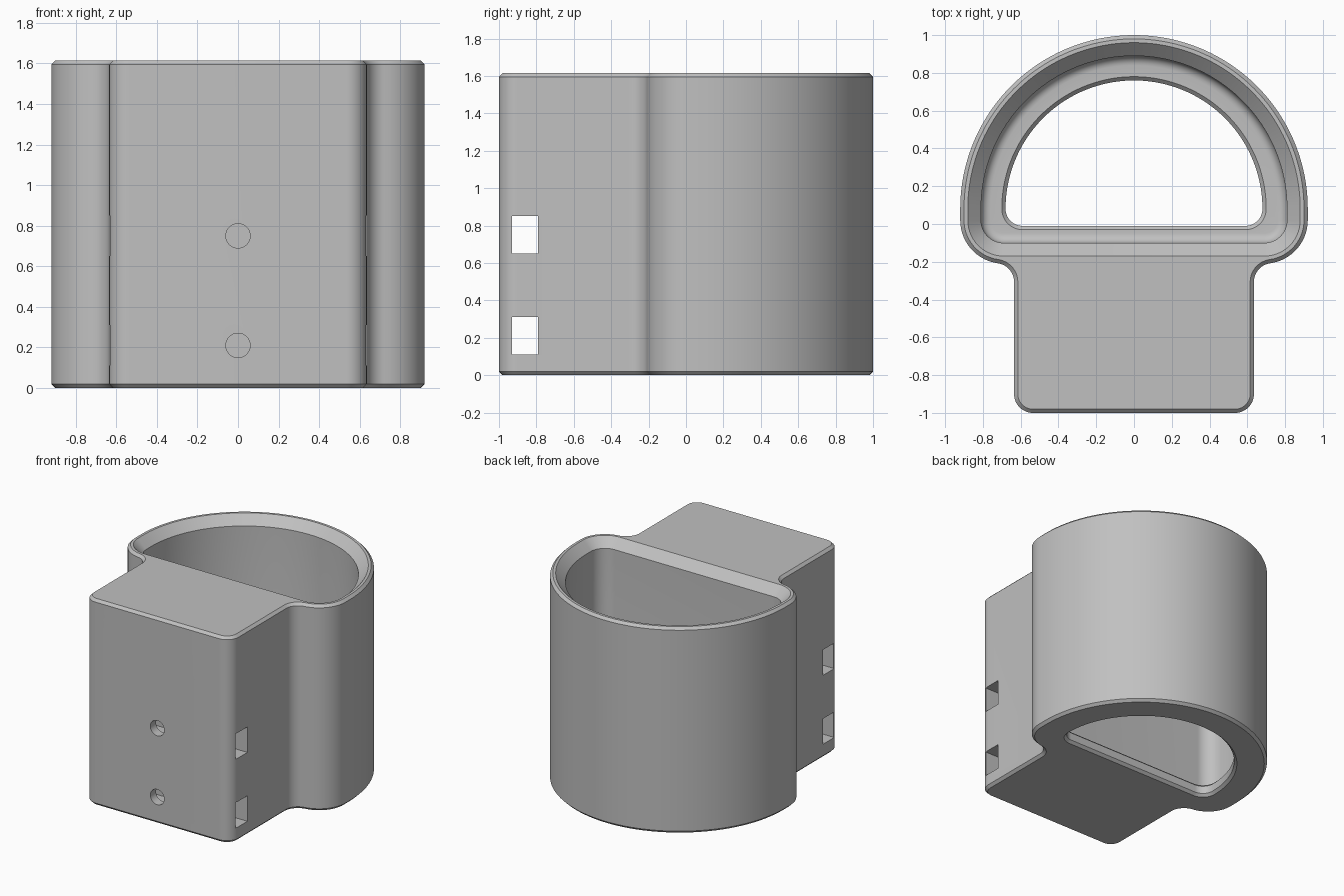
import bpy
import bmesh
from math import radians, sin, cos

HEIGHT = 1.615
CHAMFER = 0.02
FLOOR = 0.1
FILLET = 0.05
LEAD_IN = 0.07

cube = bpy.data.objects.get("Cube")
if cube:
    bpy.data.objects.remove(cube, do_unlink=True)

grey = bpy.data.materials.new("plain grey")
grey.use_nodes = True
colour = (0.53, 0.53, 0.53, 1)
grey.diffuse_color = colour
grey.node_tree.nodes["Principled BSDF"].inputs["Base Color"].default_value = colour

# Right half outlines as arcs: centre x, centre y, radius, start, end, bulge (-1 is hollow)
BODY = [(0, 0.08, 0.92, 90, 0, 1), (0.69, 0.02, 0.23, 0, -82, 1),
        (0.735, -0.307, 0.1, 98, 180, -1), (0.535, -0.9, 0.1, 0, -90, 1)]
CAVITY = [(0, 0.08, 0.81, 90, 0, 1), (0.69, 0.02, 0.12, 0, -90, 1)]
OPENING = [(0, 0.08, 0.68, 90, 0, 1), (0.59, 0.08, 0.09, 0, -90, 1)]


def outline(arcs, inset=0.0):
    """Closed symmetric loop of points, offset inwards by inset."""
    half = []
    for cx, cy, r, start, end, bulge in arcs:
        r -= inset * bulge
        steps = 48 if cx == 0 else 14
        for i in range(steps + 1):
            a = radians(start + (end - start) * i / steps)
            half.append((cx + r * cos(a), cy + r * sin(a)))
    return half + [(-x, y) for x, y in reversed(half[1:])]


def finish(name, bm):
    bmesh.ops.remove_doubles(bm, verts=bm.verts, dist=1e-5)
    bmesh.ops.recalc_face_normals(bm, faces=bm.faces)
    mesh = bpy.data.meshes.new(name)
    bm.to_mesh(mesh)
    bm.free()
    mesh.materials.append(grey)
    obj = bpy.data.objects.new(name, mesh)
    bpy.context.collection.objects.link(obj)
    return obj


def loft(name, rings):
    """Skin a stack of (outline, height) rings and cap both ends."""
    bm = bmesh.new()
    loops = [[bm.verts.new((x, y, z)) for x, y in pts] for pts, z in rings]
    for low, high in zip(loops, loops[1:]):
        n = len(low)
        for i in range(n):
            j = (i + 1) % n
            bm.faces.new((low[i], low[j], high[j], high[i]))
    bm.faces.new(loops[0])
    bm.faces.new(loops[-1])
    return finish(name, bm)


def box(name, low, high):
    bm = bmesh.new()
    bmesh.ops.create_cube(bm, size=1)
    for v in bm.verts:
        v.co = [(a + b) / 2 + c * (b - a) for a, b, c in zip(low, high, v.co)]
    return finish(name, bm)


# Body with chamfered top and bottom edges
body = loft("holder_body", [
    (outline(BODY, CHAMFER), 0), (outline(BODY), CHAMFER),
    (outline(BODY), HEIGHT - CHAMFER), (outline(BODY, CHAMFER), HEIGHT)])

# Cavity: chamfered floor opening, filleted floor, wall and flared rim
rings = [(outline(OPENING, -CHAMFER), -0.1), (outline(OPENING, -CHAMFER), 0),
         (outline(OPENING), CHAMFER), (outline(OPENING), FLOOR - CHAMFER),
         (outline(OPENING, -CHAMFER), FLOOR)]
for i in range(7):
    a = radians(15 * i)
    rings.append((outline(CAVITY, FILLET * (1 - sin(a))), FLOOR + FILLET * (1 - cos(a))))
rings += [(outline(CAVITY), HEIGHT - LEAD_IN), (outline(CAVITY, -LEAD_IN), HEIGHT),
          (outline(CAVITY, -LEAD_IN), HEIGHT + 0.1)]
cutters = [loft("cavity_cutter", rings)]

# Strap slots across the block, each met by a round screw hole from the front
for z in (0.21, 0.75):
    cutters.append(box("slot_cutter", (-1, -0.93, z - 0.1), (1, -0.79, z + 0.1)))
    circle = [(0.06 * cos(radians(t)), z + 0.06 * sin(radians(t))) for t in range(0, 360, 10)]
    bm = bmesh.new()
    front = bm.faces.new([bm.verts.new((x, -1.1, h)) for x, h in circle])
    extruded = bmesh.ops.extrude_face_region(bm, geom=[front], use_keep_orig=True)
    for v in extruded["geom"]:
        if isinstance(v, bmesh.types.BMVert):
            v.co.y = -0.86
    cutters.append(finish("screw_hole_cutter", bm))

bpy.context.view_layer.objects.active = body
for cutter in cutters:
    cutter.hide_render = True
    mod = body.modifiers.new("cut", "BOOLEAN")
    mod.operation = "DIFFERENCE"
    mod.solver = "EXACT"
    mod.object = cutter
    bpy.ops.object.modifier_apply(modifier=mod.name)
    bpy.data.objects.remove(cutter, do_unlink=True)

bpy.ops.object.select_all(action="DESELECT")
body.select_set(True)
bpy.ops.object.shade_smooth_by_angle(angle=radians(30))
